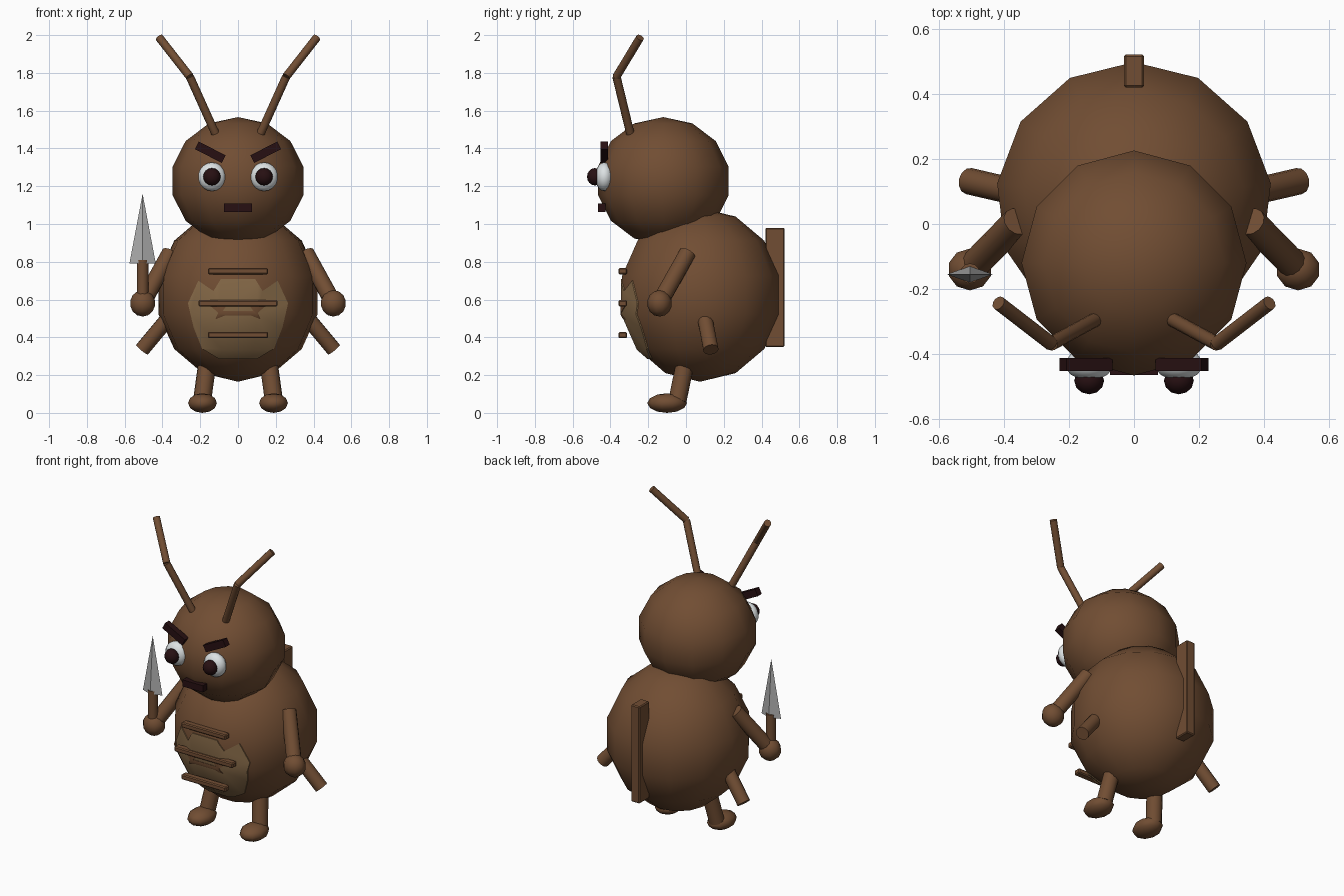
import bpy, bmesh, math
from mathutils import Vector, Matrix

if "Cube" in bpy.data.objects:
    bpy.data.objects.remove(bpy.data.objects["Cube"])


def material(name, rgb):
    m = bpy.data.materials.new(name)
    m.diffuse_color = (*rgb, 1)
    m.use_nodes = True
    m.node_tree.nodes["Principled BSDF"].inputs["Base Color"].default_value = m.diffuse_color
    return m


BROWN = material("brown", (0.165, 0.075, 0.033))
TAN = material("tan", (0.26, 0.155, 0.07))
DARK = material("dark_maroon", (0.020, 0.005, 0.006))
WHITE = material("eye_white", (0.72, 0.76, 0.77))
GREY = material("steel_grey", (0.40, 0.40, 0.40))


def finish(bm, name, mat, angle=40):
    """Shade smooth below the angle and store as an object."""
    bmesh.ops.recalc_face_normals(bm, faces=bm.faces)
    for f in bm.faces:
        f.smooth = angle > 0
    for e in bm.edges:
        e.smooth = e.calc_face_angle(0) < math.radians(angle)
    me = bpy.data.meshes.new(name)
    bm.to_mesh(me)
    bm.free()
    me.materials.append(mat)
    ob = bpy.data.objects.new(name, me)
    bpy.context.collection.objects.link(ob)
    return ob


def ball(name, centre, radii, mat, segs=12, rings=7, angle=80):
    bm = bmesh.new()
    c, r = Vector(centre), Vector(radii)

    def point(i, j):
        t, a = math.pi * i / rings, math.tau * j / segs
        d = Vector((math.sin(t) * math.sin(a), math.sin(t) * math.cos(a), math.cos(t)))
        return bm.verts.new(c + d * r)

    top, bottom = point(0, 0), point(rings, 0)
    rows = [[point(i, j) for j in range(segs)] for i in range(1, rings)]
    for j in range(segs):
        k = (j + 1) % segs
        bm.faces.new((top, rows[0][j], rows[0][k]))
        bm.faces.new((bottom, rows[-1][k], rows[-1][j]))
        for a, b in zip(rows, rows[1:]):
            bm.faces.new((a[j], b[j], b[k], a[k]))
    return finish(bm, name, mat, angle)


def rod(name, a, b, r, mat=BROWN, segs=12):
    a, b = Vector(a), Vector(b)
    d = b - a
    m = Matrix.Translation((a + b) / 2) @ d.to_track_quat('Z', 'Y').to_matrix().to_4x4()
    bm = bmesh.new()
    bmesh.ops.create_cone(bm, cap_ends=True, segments=segs, radius1=r, radius2=r,
                          depth=d.length, matrix=m)
    return finish(bm, name, mat)


def box(name, centre, size, mat, tilt=0, bevel=0.0):
    bm = bmesh.new()
    bmesh.ops.create_cube(bm, size=1, matrix=Matrix.Diagonal((*size, 1)))
    if bevel:
        bmesh.ops.bevel(bm, geom=bm.edges[:], offset=bevel, segments=1, affect='EDGES')
    m = Matrix.Translation(centre) @ Matrix.Rotation(tilt, 4, 'Y')
    bmesh.ops.transform(bm, matrix=m, verts=bm.verts)
    return finish(bm, name, mat, 0)


BODY_C, BODY_R = (0, 0.074, 0.625), Vector((0.435, 0.435, 0.46))


def skin_patch(name, half, grow, mat):
    """Thin patch on the front of the body, cut to a mirrored outline."""
    outline = half + [(-x, z) for x, z in reversed(half) if x > 0]
    bm = bmesh.new()
    front = [bm.verts.new((x, -0.8, z)) for x, z in outline]
    back = [bm.verts.new((x, -0.1, z)) for x, z in outline]
    bm.faces.new(front)
    bm.faces.new(back[::-1])
    for i in range(len(outline)):
        k = (i + 1) % len(outline)
        bm.faces.new((front[i], back[i], back[k], front[k]))
    cutter = finish(bm, name + "_cutter", mat, 0)
    cutter.hide_render = True
    patch = ball(name, BODY_C, BODY_R * grow, mat, 13, 7, 60)
    mod = patch.modifiers.new("cut", 'BOOLEAN')
    mod.operation, mod.solver, mod.object = 'INTERSECT', 'EXACT', cutter
    bpy.context.view_layer.objects.active = patch
    bpy.ops.object.modifier_apply(modifier=mod.name)
    bpy.data.objects.remove(cutter)


# Body and head
ball("body", BODY_C, BODY_R, BROWN, 13, 7)
ball("head", (0, -0.12, 1.228), (0.355, 0.355, 0.338), BROWN, 12, 7)

# Pale belly with a brown marking
skin_patch("belly", [(0.10, 0.285), (0.19, 0.34), (0.235, 0.45), (0.265, 0.58), (0.21, 0.70),
                     (0.13, 0.645), (0.09, 0.71)], 1.013, TAN)
skin_patch("belly_mark", [(0.07, 0.515), (0.12, 0.495), (0.105, 0.53), (0.15, 0.57), (0.06, 0.57),
                          (0.08, 0.54)], 1.02, BROWN)

# Belly ribs and back ridge
for z, w in ((0.75, 0.32), (0.58, 0.42), (0.412, 0.32)):
    box("belly_rib", (0, -0.335, z), (w, 0.045, 0.033), BROWN, bevel=0.006)
box("back_ridge", (0, 0.471, 0.664), (0.062, 0.102, 0.63), BROWN, bevel=0.006)

# Mouth
box("mouth", (0, -0.445, 1.086), (0.147, 0.04, 0.043), DARK)

for s in (-1, 1):
    # Face
    ball("eye", (s * 0.138, -0.432, 1.25), (0.075, 0.05, 0.076), WHITE, 14, 9)
    ball("pupil", (s * 0.138, -0.482, 1.25), (0.046, 0.042, 0.046), DARK, 12, 8)
    box("brow", (s * 0.147, -0.432, 1.38), (0.16, 0.04, 0.045), DARK, -s * math.radians(27))
    # Antennae
    elbow = (s * 0.255, -0.368, 1.78)
    rod("antenna_lower", (s * 0.12, -0.295, 1.48), elbow, 0.022)
    rod("antenna_upper", elbow, (s * 0.417, -0.243, 1.987), 0.022)
    # Arms and hands
    rod("upper_arm", (s * 0.36, 0.008, 0.845), (s * 0.495, -0.13, 0.60), 0.045)
    ball("hand", (s * 0.505, -0.14, 0.58), (0.07, 0.066, 0.07), BROWN, 10, 7)
    rod("lower_arm", (s * 0.37, 0.10, 0.50), (s * 0.508, 0.132, 0.335), 0.041)
    # Legs and feet
    rod("leg", (s * 0.163, -0.005, 0.26), (s * 0.19, -0.045, 0.065), 0.048)
    ball("foot", (s * 0.188, -0.10, 0.052), (0.08, 0.105, 0.052), BROWN, 10, 6)

# Spear: shaft and diamond-section blade
rod("spear_shaft", (-0.505, -0.152, 0.58), (-0.505, -0.152, 0.81), 0.031)
bm = bmesh.new()
bmesh.ops.create_cone(bm, cap_ends=True, segments=4, radius1=1, radius2=0, depth=0.37,
                      matrix=Matrix.Translation((-0.505, -0.155, 0.975)) @ Matrix.Diagonal((0.07, 0.026, 1, 1)))
bmesh.ops.remove_doubles(bm, verts=bm.verts, dist=1e-5)
finish(bm, "spear_blade", GREY, 0)
